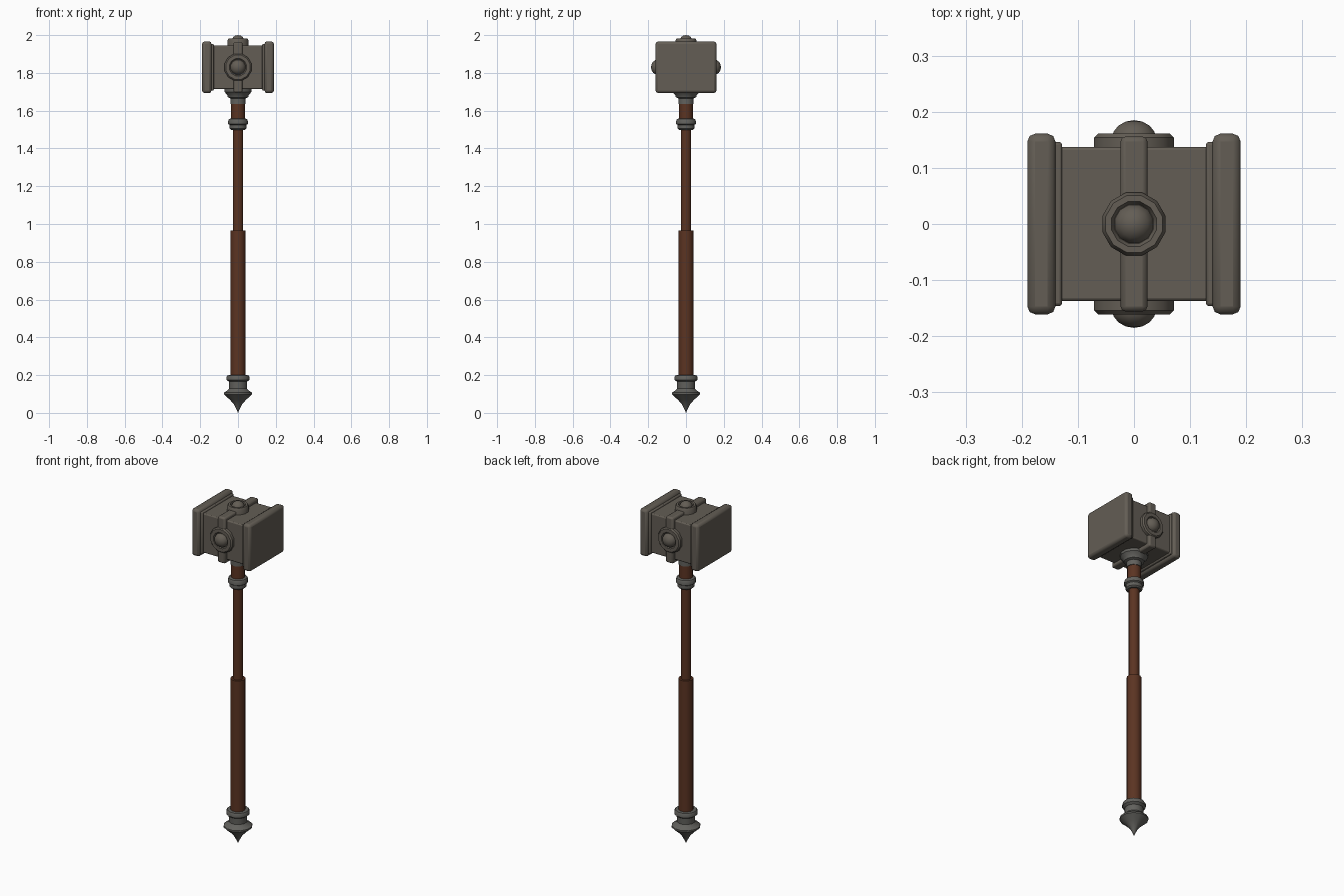
import bpy, bmesh, math
from mathutils import Matrix, Vector

cube = bpy.data.objects.get("Cube")
if cube:
    bpy.data.objects.remove(cube, do_unlink=True)


def material(name, rgb, rough=0.7):
    m = bpy.data.materials.new(name)
    m.use_nodes = True
    m.diffuse_color = (*rgb, 1)
    bsdf = m.node_tree.nodes["Principled BSDF"]
    bsdf.inputs["Base Color"].default_value = (*rgb, 1)
    bsdf.inputs["Roughness"].default_value = rough
    return m


head_steel = material("warm dark steel", (0.125, 0.11, 0.09))
fitting_steel = material("grey steel", (0.12, 0.118, 0.108))
wood = material("brown wood", (0.105, 0.034, 0.016))


def finish(name, bm, mat, angle=35):
    bmesh.ops.recalc_face_normals(bm, faces=bm.faces)
    mesh = bpy.data.meshes.new(name)
    bm.to_mesh(mesh)
    bm.free()
    mesh.materials.append(mat)
    ob = bpy.data.objects.new(name, mesh)
    bpy.context.collection.objects.link(ob)
    bpy.ops.object.select_all(action='DESELECT')
    ob.select_set(True)
    bpy.context.view_layer.objects.active = ob
    bpy.ops.object.shade_smooth_by_angle(angle=math.radians(angle))
    return ob


def block(name, centre, size, bevel, mat):
    bm = bmesh.new()
    bmesh.ops.create_cube(bm, size=1)
    bmesh.ops.scale(bm, vec=size, verts=bm.verts)
    bmesh.ops.translate(bm, vec=centre, verts=bm.verts)
    ob = finish(name, bm, mat)
    mod = ob.modifiers.new("soft edges", 'BEVEL')
    mod.width = bevel
    mod.segments = 2
    return ob


def turned(name, profile, mat, sides=12, place=Matrix(), angle=35):
    """Spin (radius, height) points around the local z axis."""
    bm = bmesh.new()
    rings = []
    for r, h in profile:
        if r == 0:
            rings.append([bm.verts.new((0, 0, h))])
        else:
            rings.append([bm.verts.new((r * math.cos(a), r * math.sin(a), h))
                          for a in (math.tau * (i + 0.5) / sides for i in range(sides))])
    for a, b in zip(rings, rings[1:]):
        for i in range(sides):
            j = (i + 1) % sides
            corners = [a[i % len(a)], a[j % len(a)], b[j % len(b)], b[i % len(b)]]
            bm.faces.new(list(dict.fromkeys(corners)))
    for ring in (rings[0], rings[-1]):
        if len(ring) > 1:
            bm.faces.new(ring)
    bmesh.ops.transform(bm, matrix=place, verts=bm.verts)
    return finish(name, bm, mat, angle)


def boss(name, place, ring_r, dome_r, ring_h, dome_h):
    """Raised ring with a rounded rivet in its middle."""
    lip = ring_r * 0.9
    turned(name + "_ring", [(ring_r, -0.03), (ring_r, ring_h * 0.7), (lip, ring_h),
                            (dome_r * 1.15, ring_h), (dome_r, ring_h * 0.7)],
           head_steel, 12, place)
    dome = [(dome_r * math.cos(t), ring_h * 0.6 + (dome_h - ring_h * 0.6) * math.sin(t))
            for t in (math.pi / 2 * k / 4 for k in range(4))]
    turned(name + "_rivet", dome + [(0, dome_h)], head_steel, 12, place)


# Hammer head
MID = 1.83
block("head_core", (0, 0, MID), (0.30, 0.275, 0.23), 0.006, head_steel)
for side, s in (("left", 1), ("right", -1)):
    block(side + "_striking_face", (s * 0.165, 0, MID), (0.05, 0.322, 0.274), 0.014, head_steel)
    block(side + "_face_step", (s * 0.14, 0, MID), (0.024, 0.292, 0.246), 0.005, head_steel)

# Band around the middle, with bosses on front, back and top
block("head_band", (0, 0, MID), (0.048, 0.312, 0.268), 0.009, head_steel)
for name, turn, y in (("front_boss", 1, -0.137), ("back_boss", -1, 0.137)):
    place = Matrix.Translation(Vector((0, y, MID))) @ Matrix.Rotation(turn * math.pi / 2, 4, 'X')
    boss(name, place, 0.074, 0.041, 0.024, 0.048)
boss("top_boss", Matrix.Translation(Vector((0, 0, 1.945))), 0.058, 0.036, 0.036, 0.055)

# Socket under the head
turned("head_socket", [(0.075, 1.73), (0.075, 1.70), (0.06, 1.685), (0.055, 1.67),
                       (0.041, 1.665), (0.041, 1.635)], fitting_steel)

# Wooden handle
turned("upper_neck", [(0.037, 1.66), (0.037, 1.54)], wood)
turned("shaft", [(0.028, 1.53), (0.028, 0.95)], wood)
turned("grip", [(0.04, 0.965), (0.04, 0.18)], wood)

# Collar between the neck and the shaft
turned("collar", [(0.036, 1.56), (0.049, 1.556), (0.054, 1.545), (0.054, 1.53), (0.046, 1.525),
                  (0.046, 1.505), (0.038, 1.498), (0.026, 1.498)], fitting_steel)

# Spiked pommel
turned("pommel", [(0.04, 0.2), (0.058, 0.199), (0.063, 0.19), (0.063, 0.175), (0.05, 0.165),
                  (0.049, 0.13), (0.056, 0.12), (0.077, 0.107), (0.077, 0.098), (0.045, 0.07),
                  (0.024, 0.048), (0.01, 0.022), (0, 0)], fitting_steel)
